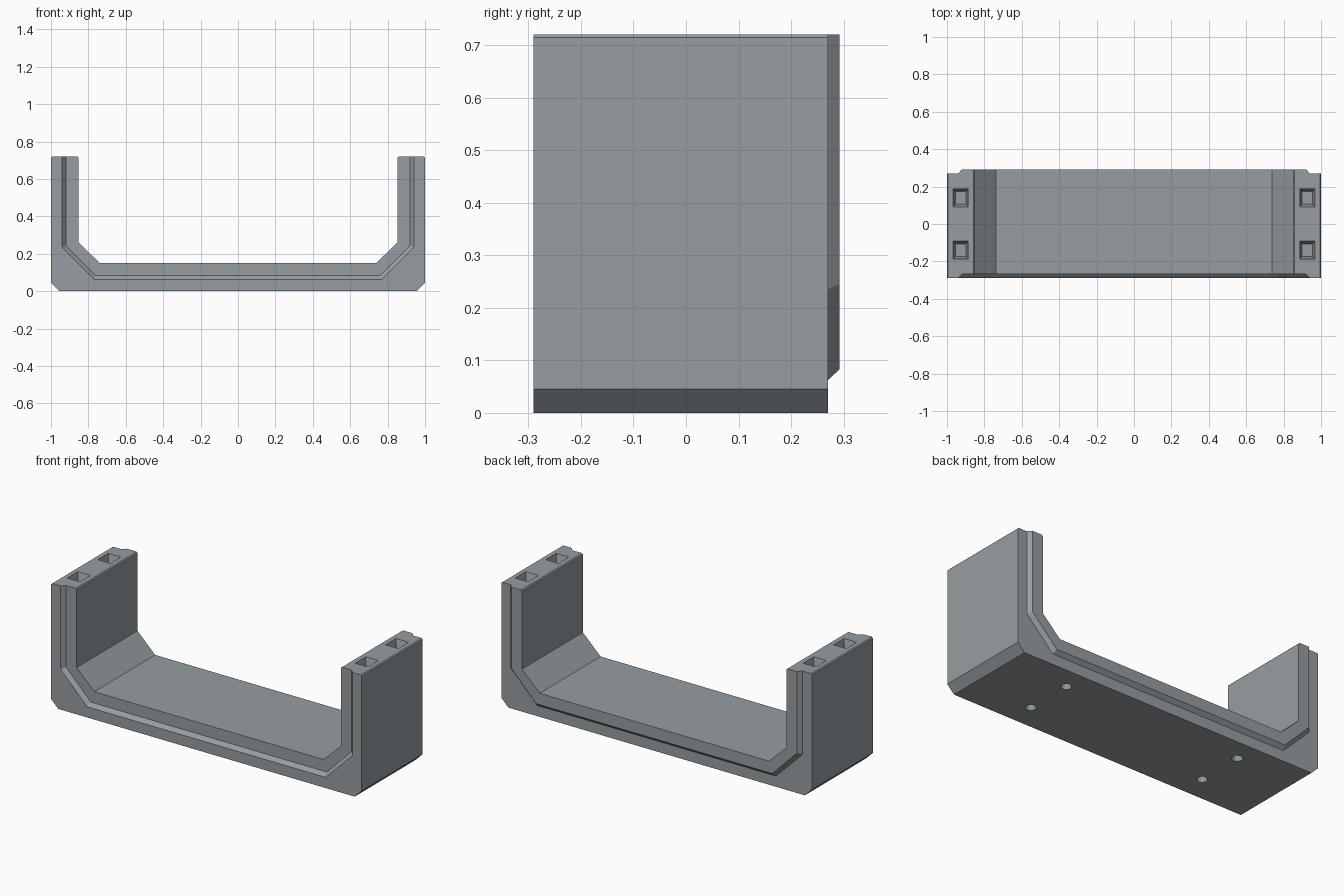
import bpy, bmesh
from mathutils import Matrix

if "Cube" in bpy.data.objects:
    bpy.data.objects.remove(bpy.data.objects["Cube"])

concrete = bpy.data.materials.new("concrete_grey")
concrete.diffuse_color = (0.31, 0.34, 0.36, 1)
concrete.use_nodes = True
concrete.node_tree.nodes["Principled BSDF"].inputs["Base Color"].default_value = concrete.diffuse_color


def make_object(bm, name):
    bmesh.ops.recalc_face_normals(bm, faces=bm.faces[:])
    mesh = bpy.data.meshes.new(name)
    bm.to_mesh(mesh)
    bm.free()
    mesh.materials.append(concrete)
    ob = bpy.data.objects.new(name, mesh)
    bpy.context.collection.objects.link(ob)
    return ob


# U-shaped channel: (x, z) half profiles from wall top to floor, outside to inside
TOP, LENGTH = 0.72, 0.56
outer = [(1.0, TOP), (1.0, 0.045), (0.955, 0.0)]
step_out = [(0.94, TOP), (0.94, 0.235), (0.768, 0.062)]
step_in = [(0.92, TOP), (0.92, 0.245), (0.76, 0.083)]
inner = [(0.852, TOP), (0.852, 0.26), (0.738, 0.15)]
sheet = [(outer, -0.29), (step_out, -0.29), (step_in, -0.268), (inner, -0.268)]
# front groove runs outside to inside, the back tongue is the same step shifted
ring = sheet + [(p, y + LENGTH) for p, y in reversed(sheet)]

bm = bmesh.new()
stations = []
for side, order in ((-1, (0, 1, 2)), (1, (2, 1, 0))):
    for i in order:
        stations.append([bm.verts.new((side * p[i][0], y, p[i][1])) for p, y in ring])
n = len(ring)
for a, b in zip(stations, stations[1:]):
    for k in range(n):
        m = (k + 1) % n
        bm.faces.new((a[k], a[m], b[m], b[k]))
bm.faces.new(stations[0])
bm.faces.new(stations[-1])
# small chamfer on the long edges of the wall tops
rims = [e for e in bm.edges if all(abs(v.co.z - TOP) < 1e-5 for v in e.verts)
        and e.calc_length() > 0.5]
bmesh.ops.bevel(bm, geom=rims, offset=0.006, segments=1, affect='EDGES')
channel = make_object(bm, "channel_segment")

# Cutters: tapered square pockets in the wall tops, round sockets underneath
bm = bmesh.new()


def frustum(x, y, z, r_low, r_high, h, sides, scale, turn):
    mat = (Matrix.Translation((x, y, z)) @ Matrix.Diagonal((scale[0], scale[1], 1, 1))
           @ Matrix.Rotation(turn, 4, 'Z'))
    bmesh.ops.create_cone(bm, cap_ends=True, segments=sides, radius1=r_low,
                          radius2=r_high, depth=h, matrix=mat)


for sx in (-1, 1):
    for sy in (-1, 1):
        frustum(sx * 0.927, sy * 0.14, TOP - 0.02, 0.5, 0.76, 0.06, 4,
                (0.08, 0.095), 0.785398)
        frustum(sx * 0.57, sy * 0.14, 0.01, 0.034, 0.018, 0.04, 12, (1, 1), 0)
cutter = make_object(bm, "pocket_cutter")
cutter.hide_render = True

mod = channel.modifiers.new("pockets", 'BOOLEAN')
mod.operation = 'DIFFERENCE'
mod.solver = 'EXACT'
mod.object = cutter
bpy.context.view_layer.objects.active = channel
bpy.ops.object.modifier_apply(modifier=mod.name)
bpy.data.objects.remove(cutter)
